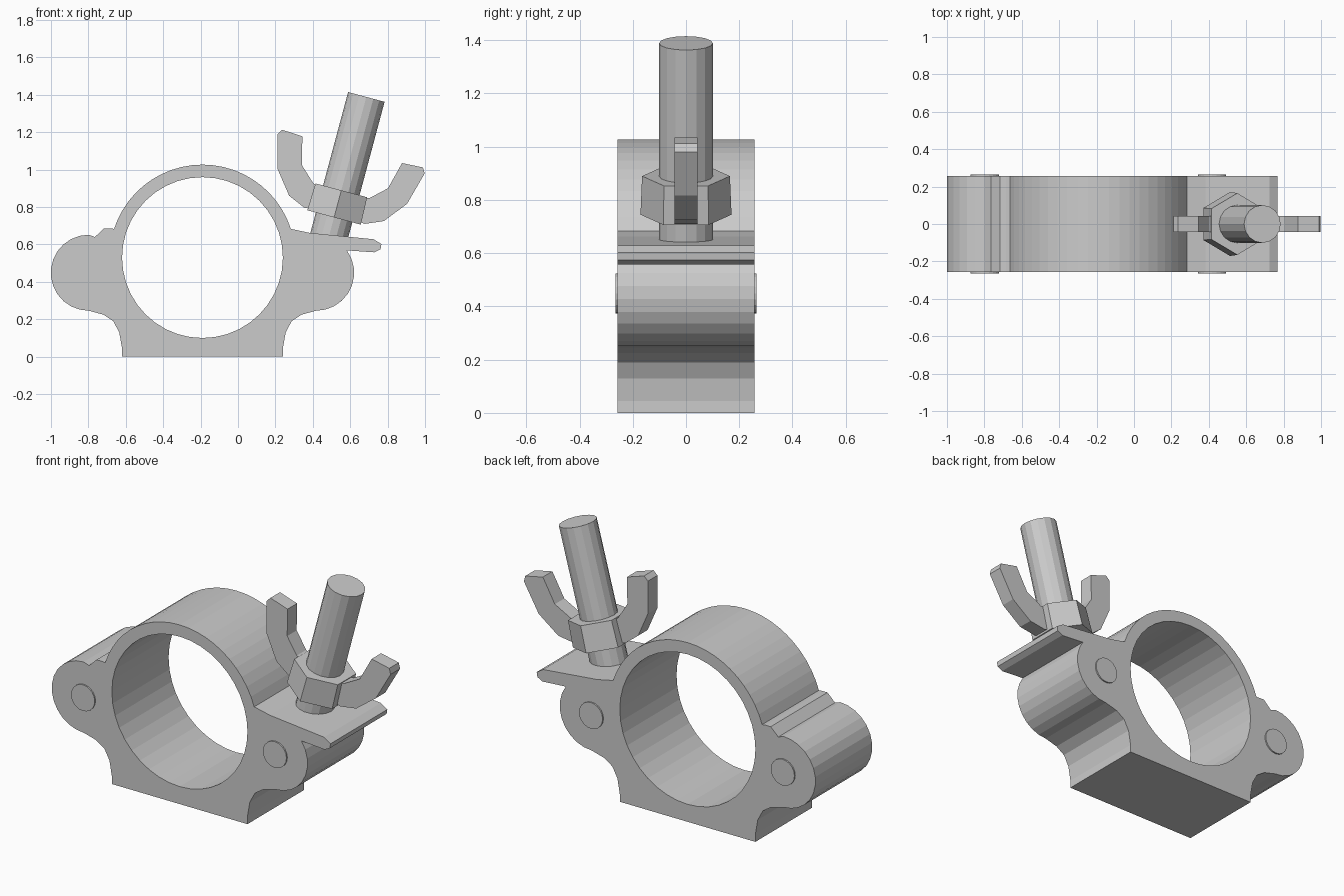
import bpy, bmesh
from math import cos, sin, radians, pi
from mathutils import Matrix

if "Cube" in bpy.data.objects:
    bpy.data.objects.remove(bpy.data.objects["Cube"])

CX, CZ = -0.19, 0.53          # ring centre
LUG_X, LUG_Z = 0.608, 0.449   # lug offset from ring centre, and height
HALF = 0.257                  # half depth of the body
TILT = Matrix.Translation((0.533, 0, 0.817)) @ Matrix.Rotation(radians(15), 4, 'Y')


def finish(name, bm, matrix=None):
    bmesh.ops.recalc_face_normals(bm, faces=bm.faces)
    mesh = bpy.data.meshes.new(name)
    bm.to_mesh(mesh)
    bm.free()
    obj = bpy.data.objects.new(name, mesh)
    if matrix:
        obj.matrix_world = matrix
    bpy.context.collection.objects.link(obj)
    return obj


def arc(cx, cz, r, a0, a1, n):
    angles = [radians(a0 + (a1 - a0) * i / n) for i in range(n + 1)]
    return [(cx + r * cos(a), cz + r * sin(a)) for a in angles]


def slab(name, loops, half, matrix=None):
    """Fill closed XZ loops (later ones are holes) and extrude along y."""
    bm = bmesh.new()
    for loop in loops:
        vs = [bm.verts.new((x, -half, z)) for x, z in loop]
        for a, b in zip(vs, vs[1:] + vs[:1]):
            bm.edges.new((a, b))
    bmesh.ops.triangle_fill(bm, edges=bm.edges[:], use_beauty=True, normal=(0, -1, 0))
    ext = bmesh.ops.extrude_face_region(bm, geom=bm.faces[:], use_keep_orig=True)
    moved = [v for v in ext["geom"] if isinstance(v, bmesh.types.BMVert)]
    bmesh.ops.translate(bm, verts=moved, vec=(0, 2 * half, 0))
    return finish(name, bm, matrix)


def cylinder(name, r1, r2, depth, sides, matrix):
    bm = bmesh.new()
    bmesh.ops.create_cone(bm, cap_ends=True, segments=sides, radius1=r1, radius2=r2, depth=depth)
    return finish(name, bm, matrix)


# Clamp body: foot, lugs, flange plate and ring in one outline
fillet = [(0.43, 0.0), (0.43, 0.045), (0.445, 0.13), (0.477, 0.19), (0.53, 0.225)]
outline = [(CX + x, z) for x, z in fillet]
outline += arc(CX + LUG_X, LUG_Z, 0.203, -90, 36, 9)
outline += [(0.73, 0.558), (0.762, 0.575), (0.767, 0.602), (0.725, 0.628), (0.383, 0.662)]
outline += arc(CX, CZ, 0.497, 18, 162, 22)
outline += [(-0.685, 0.686), (-0.717, 0.686), (-0.765, 0.64)]
outline += arc(CX - LUG_X, LUG_Z, 0.203, 90, 270, 13)
outline += [(CX - x, z) for x, z in reversed(fillet)]
bore = arc(CX, CZ, 0.43, 0, 351, 39)
slab("clamp_body", [outline, bore], HALF)

# Hinge pins through both lugs
for name, side in (("left_pin", -1), ("right_pin", 1)):
    cylinder(name, 0.075, 0.075, 0.53, 20,
             Matrix.Translation((CX + side * LUG_X, 0, LUG_Z)) @ Matrix.Rotation(pi / 2, 4, 'X'))

# Tilted bolt and hexagonal nut
low, high = -0.205, 0.592
cylinder("bolt", 0.101, 0.101, high - low, 16, TILT @ Matrix.Translation((0, 0, (low + high) / 2)))
cylinder("nut", 0.171, 0.165, 0.15, 6, TILT)

# Wings, mirrored about the bolt axis
wing = [(0.11, -0.06), (0.167, -0.066), (0.262, -0.025), (0.358, 0.096), (0.407, 0.277),
        (0.39, 0.306), (0.276, 0.30), (0.238, 0.15), (0.155, 0.073), (0.11, 0.06)]
for name, side in (("left_wing", -1), ("right_wing", 1)):
    slab(name, [[(side * x, z) for x, z in wing]], 0.043, TILT)
